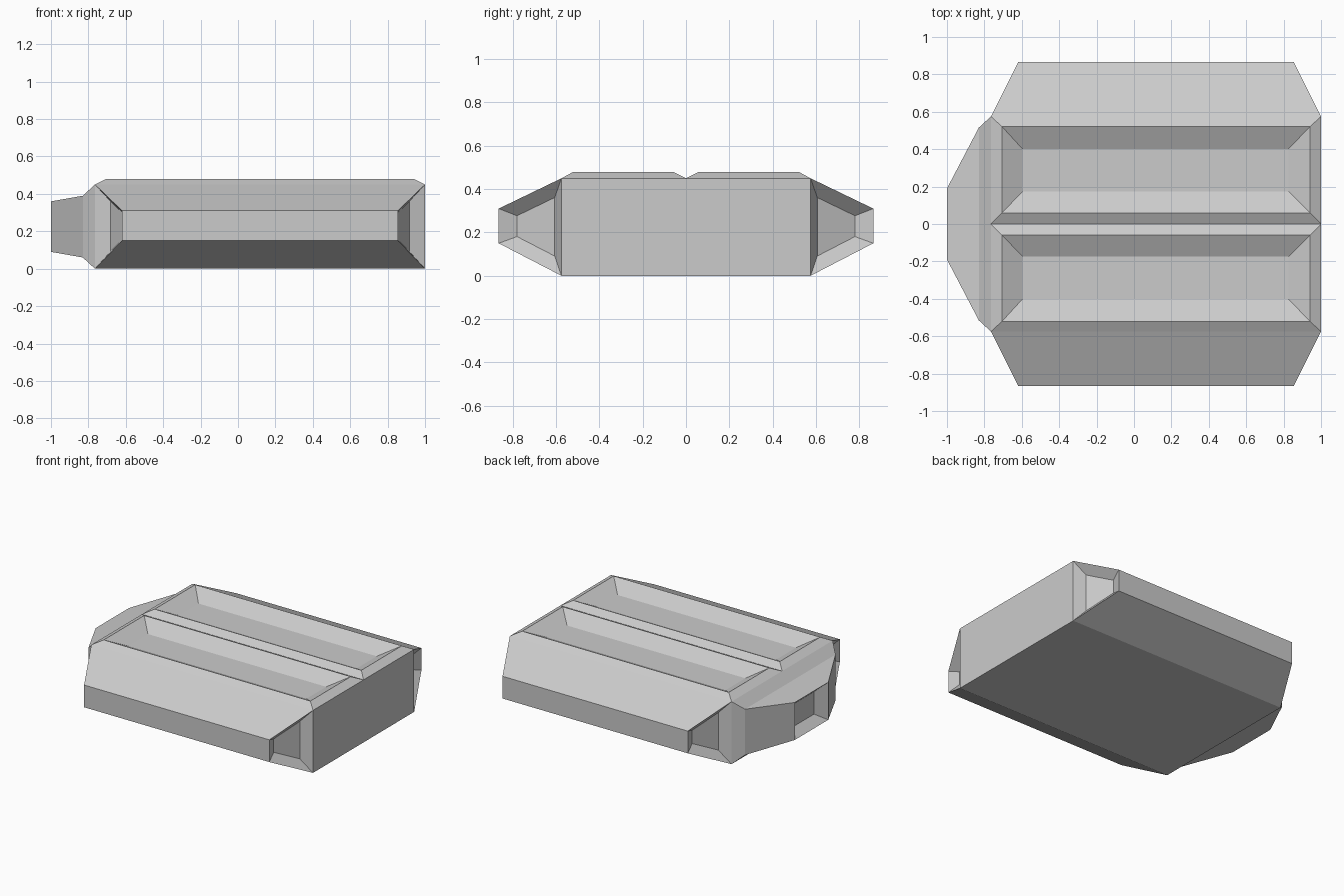
import bpy
import bmesh
from mathutils import Matrix, Vector

cube = bpy.data.objects.get("Cube")
if cube:
    bpy.data.objects.remove(cube, do_unlink=True)

# One plain grey for the whole shell
grey = bpy.data.materials.new("plain grey")
grey.use_nodes = True
grey.diffuse_color = (0.6, 0.6, 0.6, 1)
grey.node_tree.nodes["Principled BSDF"].inputs["Base Color"].default_value = (0.6, 0.6, 0.6, 1)

# Outward directions: each maps (u, v, outward) to world axes
UP = lambda u, v, w: (u, v, w)
DOWN = lambda u, v, w: (u, -v, -w)
BACK = lambda u, v, w: (-u, w, v)
LEFT = lambda u, v, w: (w, u, v)
RIGHT = lambda u, v, w: (-w, -u, v)


def recess(bm, face, depth=0.06, scale=0.6):
    """Sink a face inward along its normal, shrinking it."""
    face.normal_update()
    normal, centre = face.normal.copy(), face.calc_center_median()
    inner = bmesh.ops.extrude_discrete_faces(bm, faces=[face])["faces"][0]
    for v in inner.verts:
        v.co = centre + (v.co - centre) * scale - normal * depth


def loft(name, to_world, rings, recess_cap=False, recess_ends=False, mirror=False):
    """Join rectangles (u0, u1, v0, v1, outward) and cap the last one."""
    bm = bmesh.new()
    loops = []
    for u0, u1, v0, v1, w in rings:
        corners = ((u0, v0), (u1, v0), (u1, v1), (u0, v1))
        loops.append([bm.verts.new(to_world(u, v, w)) for u, v in corners])
    sides = []
    for a, b in zip(loops, loops[1:]):
        for i in range(4):
            j = (i + 1) % 4
            sides.append(bm.faces.new((a[i], a[j], b[j], b[i])))
    cap = bm.faces.new(loops[-1])
    if recess_ends:
        for face in (sides[1], sides[3]):
            recess(bm, face)
    if recess_cap:
        recess(bm, cap)
    mesh = bpy.data.meshes.new(name)
    bm.to_mesh(mesh)
    bm.free()
    mesh.materials.append(grey)
    obj = bpy.data.objects.new(name, mesh)
    bpy.context.collection.objects.link(obj)
    if mirror:
        mod = obj.modifiers.new("Mirror", "MIRROR")
        mod.use_axis = (False, True, False)
    return obj


# Flat underside and flat end wall
loft("floor_plate", DOWN, [(-0.765, 1, -0.575, 0.575, 0)])
loft("end_wall", LEFT, [(-0.575, 0.575, 0, 0.45, 1)])

# Two bevelled top panels, each with a sloped sunken tray
loft("top_trays", UP, [
    (-0.765, 1, 0, 0.575, 0.45),
    (-0.705, 0.94, 0.06, 0.52, 0.48),
    (-0.595, 0.825, 0.175, 0.40, 0.42),
], mirror=True)

# Tapered side wings with recessed ends
loft("side_wings", BACK, [
    (-1, 0.765, 0, 0.45, 0.575),
    (-0.855, 0.62, 0.15, 0.31, 0.865),
], recess_ends=True, mirror=True)

# Tapered nose with a recessed tip
loft("nose", RIGHT, [
    (-0.575, 0.575, 0, 0.45, 0.765),
    (-0.515, 0.515, 0.06, 0.39, 0.83),
    (-0.19, 0.19, 0.09, 0.36, 1),
], recess_cap=True)
